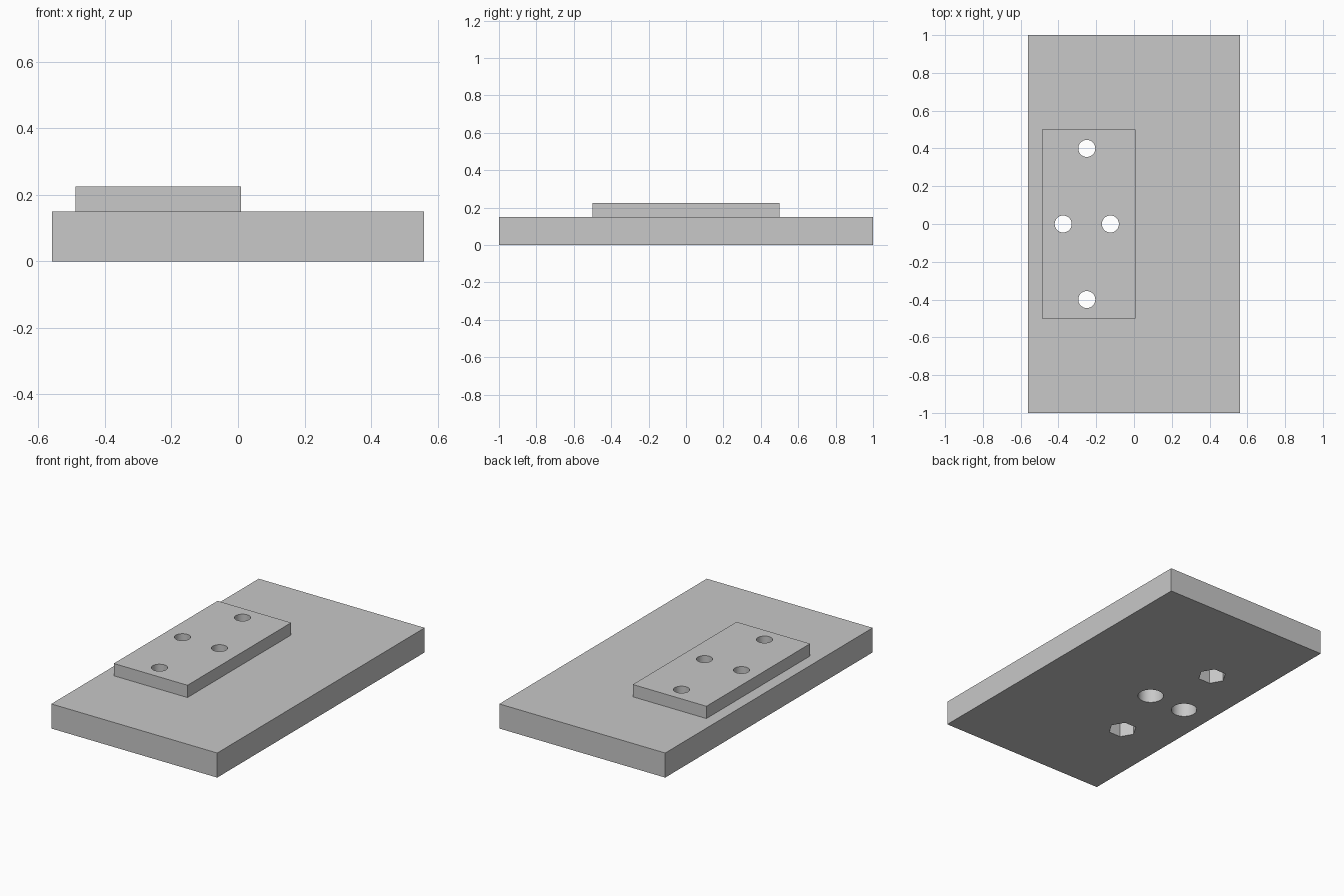
import bpy
import math

old = bpy.data.objects.get("Cube")
if old:
    bpy.data.objects.remove(old, do_unlink=True)

grey = bpy.data.materials.new("light_grey")
grey.use_nodes = True
grey.diffuse_color = (0.58, 0.58, 0.58, 1)
grey.node_tree.nodes["Principled BSDF"].inputs["Base Color"].default_value = grey.diffuse_color

BASE_TOP, PLATE_TOP = 0.15, 0.225
HOLE_X = -0.25


def box(name, x0, x1, half_y, z0, z1):
    bpy.ops.mesh.primitive_cube_add(size=1, location=((x0 + x1) / 2, 0, (z0 + z1) / 2))
    ob = bpy.context.object
    ob.name = name
    ob.scale = (x1 - x0, 2 * half_y, z1 - z0)
    bpy.ops.object.transform_apply(location=False, rotation=False, scale=True)
    ob.data.materials.append(grey)
    return ob


def drill(target, x, y, radius, sides):
    """Cut a vertical hole right through the target; six sides put corners along x."""
    bpy.ops.mesh.primitive_cylinder_add(vertices=sides, radius=radius, depth=1,
                                        location=(x, y, 0),
                                        rotation=(0, 0, math.pi / 2))
    cutter = bpy.context.object
    cutter.hide_render = True
    cutter.data.materials.append(grey)
    mod = target.modifiers.new("hole", "BOOLEAN")
    mod.operation = "DIFFERENCE"
    mod.solver = "EXACT"
    mod.object = cutter
    bpy.ops.object.select_all(action="DESELECT")
    bpy.context.view_layer.objects.active = target
    target.select_set(True)
    bpy.ops.object.modifier_apply(modifier=mod.name)
    bpy.data.objects.remove(cutter, do_unlink=True)


base = box("base_slab", -0.56, 0.56, 1.0, 0, BASE_TOP)
plate = box("raised_plate", -0.488, 0.009, 0.5, BASE_TOP, PLATE_TOP)

for side in (-1, 1):
    # Screw holes through the plate
    drill(plate, HOLE_X, side * 0.4, 0.045, 48)
    drill(plate, HOLE_X + side * 0.125, 0, 0.045, 48)
    # Hexagonal nut pockets and round counterbores in the base
    drill(base, HOLE_X, side * 0.4, 0.081, 6)
    drill(base, HOLE_X + side * 0.125, 0, 0.073, 48)

for ob in (base, plate):
    bpy.ops.object.select_all(action="DESELECT")
    ob.select_set(True)
    bpy.context.view_layer.objects.active = ob
    bpy.ops.object.shade_smooth_by_angle(angle=math.radians(30))
